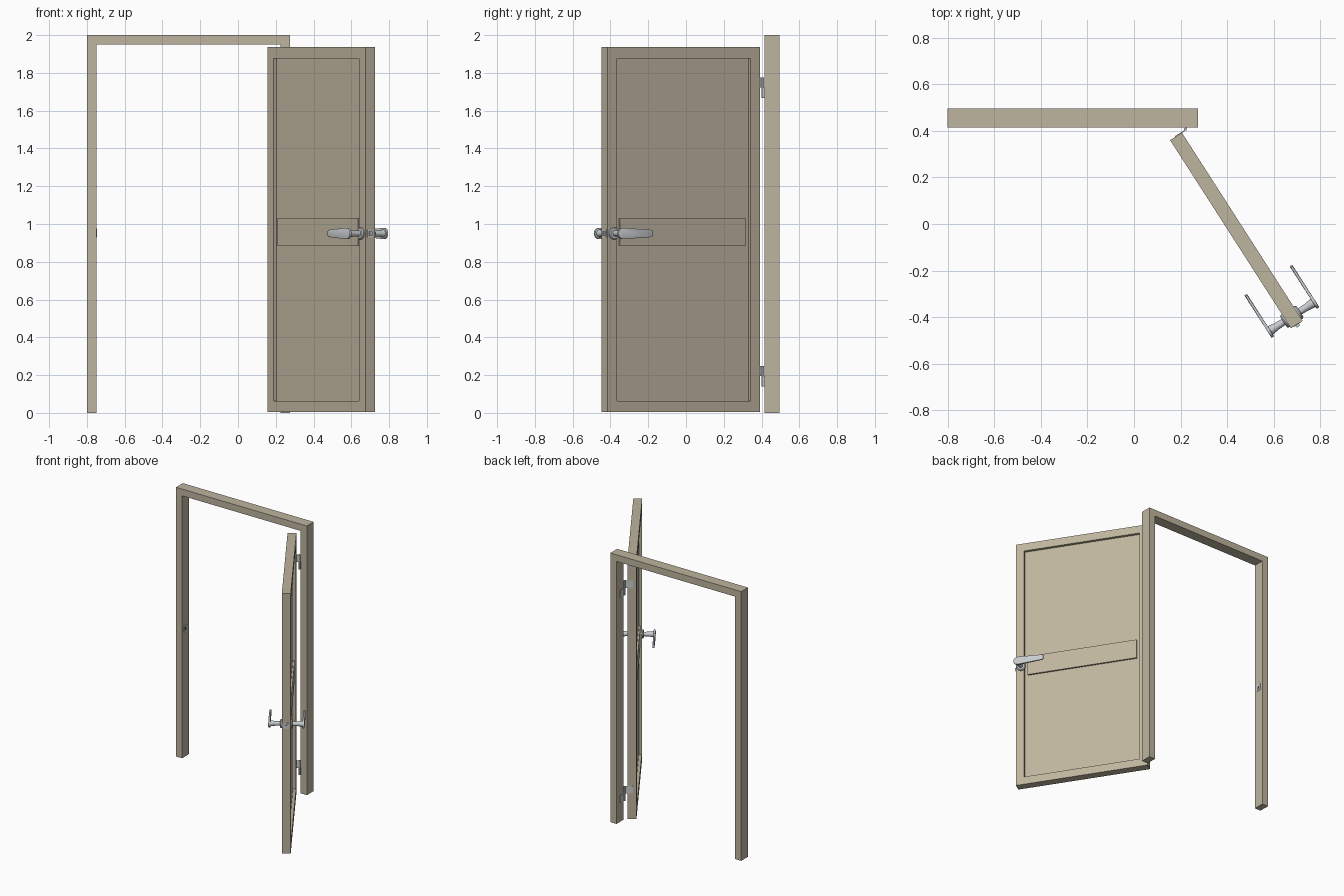
import bpy, bmesh, math
from mathutils import Matrix

if "Cube" in bpy.data.objects:
    bpy.data.objects.remove(bpy.data.objects["Cube"])


def material(name, col):
    m = bpy.data.materials.new(name)
    m.diffuse_color = (*col, 1)
    m.use_nodes = True
    m.node_tree.nodes["Principled BSDF"].inputs["Base Color"].default_value = m.diffuse_color
    return m


TAN = material("tan paint", (0.52, 0.46, 0.345))
STEEL = material("satin steel", (0.58, 0.60, 0.62))
DARK = material("dark hole", (0.05, 0.05, 0.05))

# Door space: x runs from hinge edge to free edge, y through the thickness
DOOR = Matrix.Translation((0.155, 0.36, 0)) @ Matrix.Rotation(-1.0, 4, 'Z')
WORLD = Matrix.Identity(4)
LENGTH, THICK, MID = 0.96, 0.06, 0.03
HX, HZ = 0.92, 0.95      # handle axis


def finish(name, bm, mat, space=WORLD, smooth=False):
    bmesh.ops.recalc_face_normals(bm, faces=bm.faces)
    me = bpy.data.meshes.new(name)
    bm.to_mesh(me)
    bm.free()
    me.materials.append(mat)
    ob = bpy.data.objects.new(name, me)
    bpy.context.collection.objects.link(ob)
    ob.matrix_world = space
    if smooth:
        bpy.ops.object.select_all(action='DESELECT')
        ob.select_set(True)
        bpy.context.view_layer.objects.active = ob
        bpy.ops.object.shade_smooth_by_angle(angle=math.radians(35))
    return ob


def box_bm(x0, x1, y0, y1, z0, z1):
    bm = bmesh.new()
    bmesh.ops.create_cube(bm, size=1)
    for v in bm.verts:
        v.co = ((x0 + x1) / 2 + v.co.x * (x1 - x0),
                (y0 + y1) / 2 + v.co.y * (y1 - y0),
                (z0 + z1) / 2 + v.co.z * (z1 - z0))
    return bm


def box(name, dims, mat, space=WORLD):
    return finish(name, box_bm(*dims), mat, space)


def slab(name, outline, y0, y1, mat, space=WORLD, smooth=False, bevel=0):
    """Extrude an x-z outline along y."""
    bm = bmesh.new()
    f = bm.faces.new([bm.verts.new((x, y0, z)) for x, z in outline])
    r = bmesh.ops.extrude_face_region(bm, geom=[f])
    for v in r["geom"]:
        if isinstance(v, bmesh.types.BMVert):
            v.co.y = y1
    if bevel:
        rim = [e for e in bm.edges if abs(e.verts[0].co.y - e.verts[1].co.y) < 1e-6]
        bmesh.ops.bevel(bm, geom=rim, offset=bevel, segments=2, affect='EDGES', profile=0.5)
    return finish(name, bm, mat, space, smooth)


def lathe(name, profile, mat, space, axis_x, axis_z, n=20):
    """Spin (radius, y) points around an axis parallel to y."""
    bm = bmesh.new()
    rings = [[bm.verts.new((axis_x + r * math.cos(2 * math.pi * i / n), y,
                            axis_z + r * math.sin(2 * math.pi * i / n)))
              for i in range(n)] for r, y in profile]
    for a, b in zip(rings, rings[1:]):
        for i in range(n):
            bm.faces.new((a[i], a[(i + 1) % n], b[(i + 1) % n], b[i]))
    bm.faces.new(rings[0])
    bm.faces.new(rings[-1])
    return finish(name, bm, mat, space, True)


# Door frame: one continuous U shape
slab("door_frame",
     [(-0.80, 0), (-0.80, 2), (0.275, 2), (0.275, 0),
      (0.225, 0), (0.225, 1.95), (-0.75, 1.95), (-0.75, 0)], 0.415, 0.495, TAN)

# Door leaf with a recessed field on both faces
bm = box_bm(0, LENGTH, 0, THICK, 0.004, 1.936)
bm.normal_update()
broad = [f for f in bm.faces if abs(f.normal.y) > 0.9]
bmesh.ops.inset_individual(bm, faces=broad, thickness=0.084)
bmesh.ops.inset_individual(bm, faces=broad, thickness=0, depth=-0.02)
finish("door_leaf", bm, TAN, DOOR)

# Middle rail, slightly set back from the stiles
box("middle_rail", (0.084, LENGTH - 0.084, 0.008, THICK - 0.008, 0.885, 1.03), TAN, DOOR)

# Handles, one on each face
lever = [(HX + 0.03 * math.cos(a), HZ + 0.03 * math.sin(a))
         for a in (math.radians(-98 + 196 * i / 16) for i in range(17))]
lever += [(0.738, HZ + 0.019), (0.733, HZ + 0.014),
          (0.733, HZ - 0.014), (0.738, HZ - 0.019)]
for side, s in (("front", -1), ("back", 1)):
    lathe(side + "_handle_shaft",
          [(0.032, MID + s * 0.029), (0.032, MID + s * 0.036), (0.027, MID + s * 0.042),
           (0.015, MID + s * 0.042), (0.016, MID + s * 0.075), (0.021, MID + s * 0.111)],
          STEEL, DOOR, HX, HZ)
    slab(side + "_handle_lever", lever, MID + s * 0.109, MID + s * 0.122,
         STEEL, DOOR, True, 0.003)

# Latch on the free edge, strike plate on the opposite jamb
box("latch_plate", (LENGTH - 0.002, LENGTH + 0.002, 0.012, 0.048, 0.928, 0.972), STEEL, DOOR)
box("latch_bolt", (LENGTH, LENGTH + 0.011, 0.022, 0.040, 0.940, 0.960), STEEL, DOOR)
box("strike_plate", (-0.752, -0.747, 0.437, 0.473, 0.928, 0.975), STEEL)
box("strike_hole", (-0.748, -0.7465, 0.447, 0.463, 0.940, 0.962), DARK)

# Hinges: upper half on the door edge, lower half on the jamb
PX, PY = 0.221, 0.407
for label, z in (("upper", 1.722), ("lower", 0.194)):
    bm = bmesh.new()
    bmesh.ops.create_cone(bm, cap_ends=True, segments=12, radius1=0.006, radius2=0.006,
                          depth=0.108, matrix=Matrix.Translation((PX, PY, z)))
    finish(label + "_hinge_pin", bm, STEEL, WORLD, True)
    box(label + "_hinge_door_leaf", (-0.003, 0.001, 0.025, 0.082, z, z + 0.054), STEEL, DOOR)
    box(label + "_hinge_jamb_leaf", (0.221, 0.2255, PY, 0.455, z - 0.054, z), STEEL)
